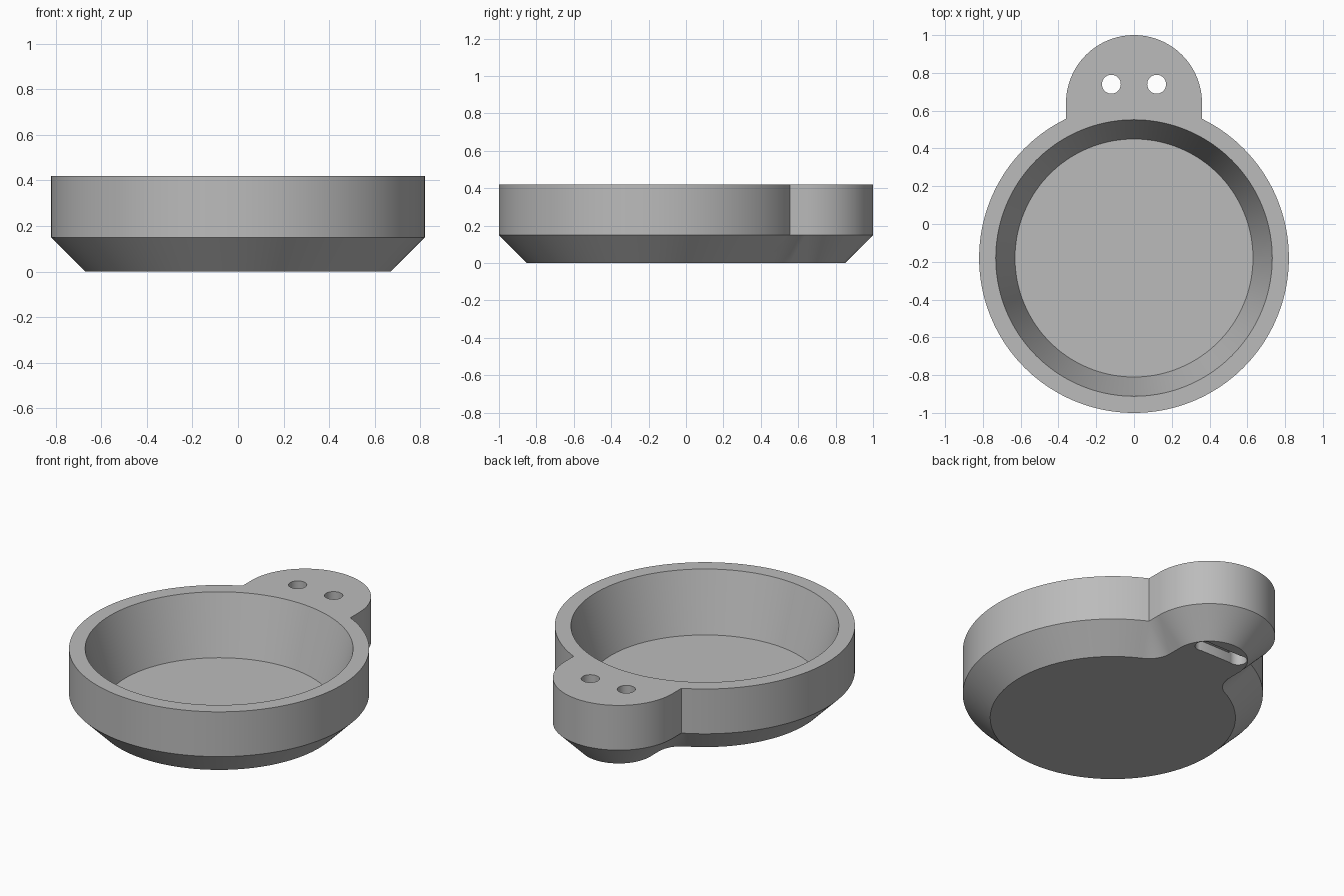
import bpy, bmesh, math

cube = bpy.data.objects.get("Cube")
if cube:
    bpy.data.objects.remove(cube, do_unlink=True)

# Main dimensions
DISH_Y, DISH_R = -0.18, 0.82
TAB_Y, TAB_R = 0.64, 0.36
TOP, BEVEL = 0.42, 0.15
HOLE_X, HOLE_Y, HOLE_R = 0.12, 0.74, 0.05
FLOOR_Z, FLOOR_R, RIM_R = 0.07, 0.63, 0.732

grey = bpy.data.materials.new("plain_grey")
grey.use_nodes = True
grey.diffuse_color = (0.5, 0.5, 0.5, 1)
grey.node_tree.nodes["Principled BSDF"].inputs["Base Color"].default_value = (0.5, 0.5, 0.5, 1)


def arc(cx, cy, r, a0, a1, n):
    angles = [a0 + (a1 - a0) * i / n for i in range(n + 1)]
    return [(cx + r * math.cos(a), cy + r * math.sin(a)) for a in angles]


def outline(inset):
    """Dish circle joined to the round tab, moved inwards by an inset."""
    neck_y = DISH_Y + math.sqrt(DISH_R ** 2 - TAB_R ** 2)
    a = math.atan2(neck_y - DISH_Y, TAB_R)
    pi = math.pi
    dish = arc(0, DISH_Y, DISH_R - inset, pi - a, 2 * pi + a, 144)
    right = arc(TAB_R, neck_y, inset, a + pi, pi, 12)
    tab = arc(0, TAB_Y, TAB_R - inset, 0, pi, 64)
    left = [(-x, y) for x, y in reversed(right)]
    return dish + right[1:] + tab + left[:-1]


def loft(name, sections):
    """Solid through stacked outlines, each given as (points, height)."""
    bm = bmesh.new()
    rings = [[bm.verts.new((x, y, z)) for x, y in pts] for pts, z in sections]
    for low, high in zip(rings, rings[1:]):
        n = len(low)
        for i in range(n):
            j = (i + 1) % n
            bm.faces.new((low[i], low[j], high[j], high[i]))
    bm.faces.new(rings[0][::-1])
    bm.faces.new(rings[-1])
    bmesh.ops.remove_doubles(bm, verts=bm.verts[:], dist=1e-5)
    bmesh.ops.recalc_face_normals(bm, faces=bm.faces[:])
    mesh = bpy.data.meshes.new(name)
    bm.to_mesh(mesh)
    bm.free()
    mesh.materials.append(grey)
    obj = bpy.data.objects.new(name, mesh)
    bpy.context.collection.objects.link(obj)
    return obj


def circle(x, y, r, n):
    return arc(x, y, r, 0, 2 * math.pi, n)[:-1]


# Dish and tab body with a sloped underside
body = loft("dish_with_tab", [(outline(BEVEL), 0), (outline(0), BEVEL), (outline(0), TOP)])

# Tapered bowl hollow, extended above the rim
above = 0.1
extra_r = (RIM_R - FLOOR_R) * above / (TOP - FLOOR_Z)
cutters = [loft("bowl_cutter", [(circle(0, DISH_Y, FLOOR_R, 144), FLOOR_Z),
                                (circle(0, DISH_Y, RIM_R + extra_r, 144), TOP + above)])]

# Cord holes and the shallow cord groove joining them underneath
for side in (-1, 1):
    ring = circle(side * HOLE_X, HOLE_Y, HOLE_R, 32)
    cutters.append(loft("hole_cutter", [(ring, -0.1), (ring, TOP + 0.1)]))
w = HOLE_R * 0.93
groove = [(-HOLE_X, HOLE_Y - w), (HOLE_X, HOLE_Y - w), (HOLE_X, HOLE_Y + w), (-HOLE_X, HOLE_Y + w)]
cutters.append(loft("groove_cutter", [(groove, -0.1), (groove, 0.06)]))

bpy.ops.object.select_all(action="DESELECT")
bpy.context.view_layer.objects.active = body
body.select_set(True)
for cutter in cutters:
    cutter.hide_render = True
    mod = body.modifiers.new("cut", "BOOLEAN")
    mod.operation = "DIFFERENCE"
    mod.solver = "EXACT"
    mod.object = cutter
    bpy.ops.object.modifier_apply(modifier=mod.name)
    bpy.data.objects.remove(cutter, do_unlink=True)

bpy.ops.object.shade_smooth_by_angle(angle=math.radians(25))
